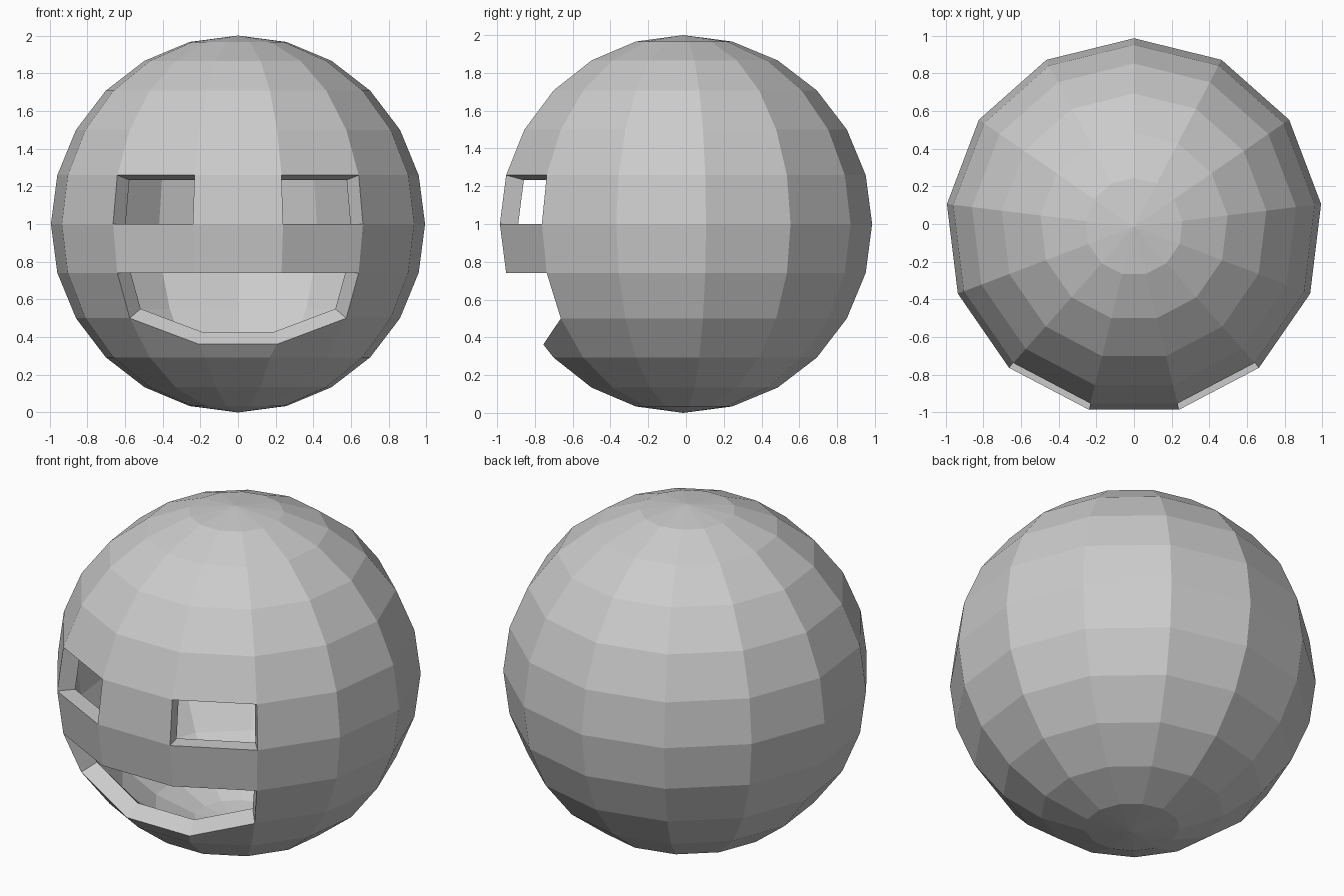
import bpy, bmesh
from math import sin, cos, pi

if "Cube" in bpy.data.objects:
    bpy.data.objects.remove(bpy.data.objects["Cube"])

SEGS, RINGS, INNER = 13, 12, 0.9
bm = bmesh.new()


def shell(scale, inward):
    """Low-poly sphere with eye and mouth openings; returns its vertex grid."""
    grid = {}
    for j in range(1, RINGS):
        t = pi * j / RINGS
        for k in range(SEGS):
            a = 2 * pi * k / SEGS
            x, y, z = sin(t) * sin(a), sin(t) * cos(a), -cos(t)
            # lower lip is pulled down in the middle
            if j == 4 and k in (6, 7):
                y, z = -0.741, -0.638
            grid[j, k] = bm.verts.new((x * scale, y * scale, z * scale))
    bottom = bm.verts.new((0, 0, -scale))
    top = bm.verts.new((0, 0, scale))

    def face(*vs):
        bm.faces.new(vs if inward else vs[::-1])

    for k in range(SEGS):
        n = (k + 1) % SEGS
        face(bottom, grid[1, n], grid[1, k])
        face(top, grid[RINGS - 1, k], grid[RINGS - 1, n])
        for j in range(1, RINGS - 1):
            eye = j == 6 and k in (5, 7)
            mouth = j == 4 and k in (5, 6, 7)
            if not (eye or mouth):
                face(grid[j, k], grid[j, n], grid[j + 1, n], grid[j + 1, k])
    return grid


# Outer and inner skins
outer = shell(1.0, False)
inner = shell(INNER, True)


# Rims joining the skins around each opening
def rim(loop):
    for a, b in zip(loop, loop[1:] + loop[:1]):
        bm.faces.new((outer[a], outer[b], inner[b], inner[a]))


for k in (5, 7):
    rim([(6, k), (6, k + 1), (7, k + 1), (7, k)])
rim([(4, k) for k in (5, 6, 7, 8)] + [(5, k) for k in (8, 7, 6, 5)])

bmesh.ops.recalc_face_normals(bm, faces=bm.faces[:])
mesh = bpy.data.meshes.new("hollow_head")
bm.to_mesh(mesh)
bm.free()
head = bpy.data.objects.new("hollow_head", mesh)
head.location = (0, -0.0145, 1)
bpy.context.collection.objects.link(head)
